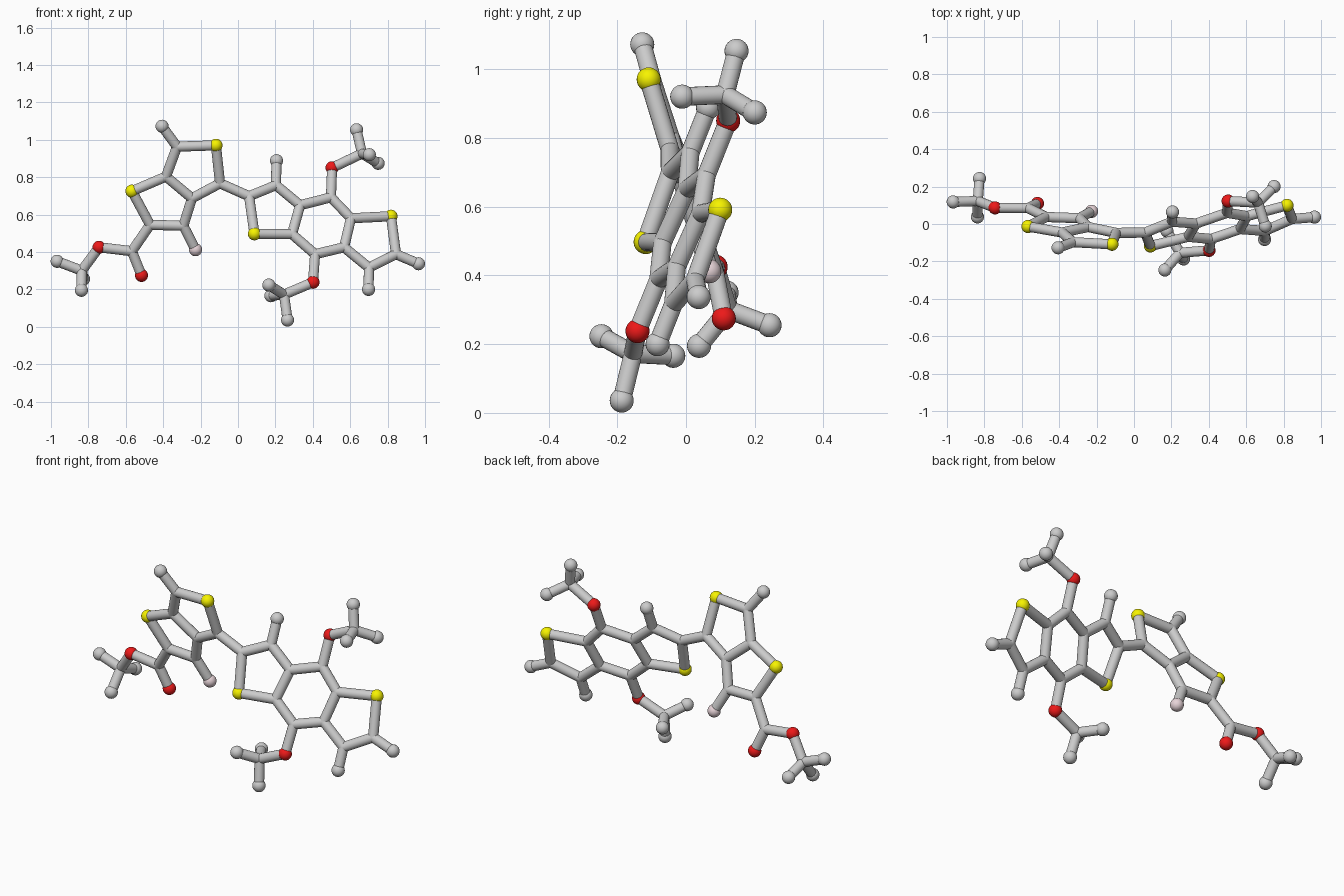
import bpy, bmesh
from mathutils import Vector

if "Cube" in bpy.data.objects:
    bpy.data.objects.remove(bpy.data.objects["Cube"])

BALL_R, STICK_R = 0.035, 0.027


def material(name, rgb):
    m = bpy.data.materials.new(name)
    m.diffuse_color = (*rgb, 1)
    m.use_nodes = True
    m.node_tree.nodes["Principled BSDF"].inputs["Base Color"].default_value = m.diffuse_color
    return m


COLOURS = {'S': material('yellow', (0.93, 0.9, 0.0)),
           'O': material('red', (0.85, 0.01, 0.01)),
           'F': material('pale_pink', (0.8, 0.66, 0.69))}


def finish(bm, name, mat=None):
    for f in bm.faces:
        f.smooth = True
    me = bpy.data.meshes.new(name)
    bm.to_mesh(me)
    bm.free()
    ob = bpy.data.objects.new(name, me)
    bpy.context.collection.objects.link(ob)
    if mat:
        me.materials.append(mat)


def ball(name, p, r, mat=None):
    bm = bmesh.new()
    bmesh.ops.create_uvsphere(bm, u_segments=24, v_segments=16, radius=r)
    bmesh.ops.translate(bm, vec=p, verts=bm.verts)
    finish(bm, name, mat)


def stick(name, a, b):
    bm = bmesh.new()
    d = b - a
    bmesh.ops.create_cone(bm, segments=20, radius1=STICK_R, radius2=STICK_R,
                          depth=d.length, cap_ends=False)
    bmesh.ops.rotate(bm, matrix=d.to_track_quat('Z', 'Y').to_matrix(), verts=bm.verts)
    bmesh.ops.translate(bm, vec=(a + b) / 2, verts=bm.verts)
    finish(bm, name)


# Flat ring systems: (x, z) positions lying in a tilted plane y = a + b*x + c*z
def planar(points, a, b, c):
    return {k: Vector((x, a + b * x + c * z, z)) for k, (x, z) in points.items()}


# Left fused rings with the side group
atoms = planar({
    'S1': (-.567, .725), 'S2': (-.118, .97), 'Ha': (-.406, 1.072),
    'C1': (-.326, .963), 'C2': (-.385, .803), 'C3': (-.246, .687),
    'C4': (-.096, .767), 'C5': (-.292, .54), 'C6': (-.47, .545),
    'F1': (-.227, .412), 'C7': (-.567, .404), 'O1': (-.743, .425)},
    .184, -.044, -.307)

# Right three fused rings
atoms.update(planar({
    'C11': (.059, .698), 'C12': (.203, .757), 'Hb': (.206, .888),
    'S3': (.088, .497), 'C13': (.332, .65), 'C14': (.289, .495),
    'C15': (.497, .692), 'C16': (.604, .58), 'C17': (.567, .425),
    'C18': (.412, .388), 'S4': (.818, .591), 'C19': (.845, .388),
    'C20': (.70, .316), 'Hc': (.965, .337), 'Hd': (.698, .20),
    'O3': (.503, .85), 'O4': (.401, .238)},
    -.333, .247, .390))

# Double bonded oxygen and the three methyl groups
for k, p in {
        'O2': (-.516, .11, .275),
        'C30': (-.835, .123, .30), 'He': (-.967, .118, .35),
        'Hf': (-.826, .243, .255), 'Hg': (-.837, .038, .195),
        'C31': (.663, .114, .926), 'Hh': (.634, .147, 1.053),
        'Hi': (.702, -.011, .92), 'Hj': (.749, .2, .874),
        'C32': (.246, -.154, .172), 'Hk': (.165, -.246, .223),
        'Hl': (.176, -.037, .166), 'Hm': (.265, -.187, .036)}.items():
    atoms[k] = Vector(p)

# Chains of connected atoms
CHAINS = [
    'S1 C2 C1 S2 C4 C3 C5 C6 S1', 'C2 C3', 'C1 Ha', 'C5 F1',
    'C6 C7 O1 C30 He', 'C7 O2', 'Hf C30 Hg',
    'C4 C11 C12 C13 C14 S3 C11', 'C12 Hb',
    'C13 C15 C16 C17 C18 C14', 'C16 S4 C19 C20 C17', 'C19 Hc', 'C20 Hd',
    'C15 O3 C31 Hh', 'Hi C31 Hj', 'C18 O4 C32 Hk', 'Hl C32 Hm']

for chain in CHAINS:
    keys = chain.split()
    for i, j in zip(keys, keys[1:]):
        stick(f'bond_{i}_{j}', atoms[i], atoms[j])

# Carbon joints match the sticks; every other atom is a larger ball
for k, p in atoms.items():
    joint = k[0] == 'C'
    ball(('joint_' if joint else 'ball_') + k, p,
         STICK_R if joint else BALL_R, COLOURS.get(k[0]))
